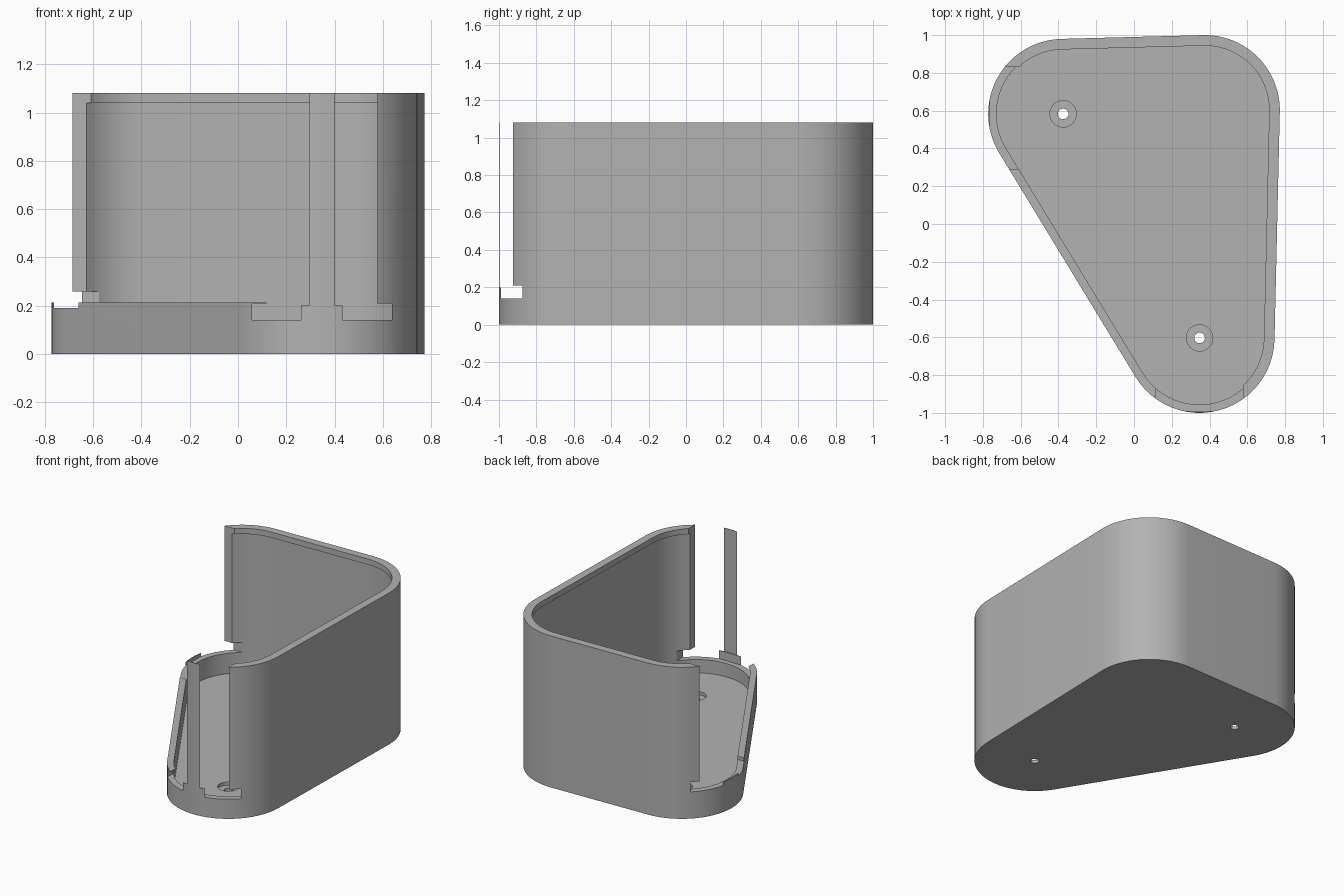
import bpy, bmesh, math
from mathutils import Vector

if "Cube" in bpy.data.objects:
    bpy.data.objects.remove(bpy.data.objects["Cube"])

HEIGHT, RADIUS, FLOOR = 1.08, 0.397, 0.045
CORNERS = [Vector((-0.375, 0.583)), Vector((0.347, -0.603)), Vector((0.375, 0.603))]

grey = bpy.data.materials.new("plain_grey")
grey.use_nodes = True
grey.diffuse_color = (0.45, 0.45, 0.45, 1)
grey.node_tree.nodes["Principled BSDF"].inputs["Base Color"].default_value = (0.45, 0.45, 0.45, 1)


def rounded_triangle(radius, steps=24):
    """Outline of three equal corner arcs joined by tangent lines."""
    points = []
    for i, centre in enumerate(CORNERS):
        before = centre - CORNERS[i - 1]
        after = CORNERS[(i + 1) % 3] - centre
        start = math.atan2(-before.x, before.y)
        sweep = (math.atan2(-after.x, after.y) - start) % math.tau
        for k in range(steps + 1):
            a = start + sweep * k / steps
            points.append((centre.x + radius * math.cos(a), centre.y + radius * math.sin(a)))
    return points


def circle(centre, radius, sides=32):
    return [(centre.x + radius * math.cos(math.tau * k / sides),
             centre.y + radius * math.sin(math.tau * k / sides)) for k in range(sides)]


def rectangle(x0, x1, y0, y1):
    return [(x0, y0), (x1, y0), (x1, y1), (x0, y1)]


def prism(name, outline, z0, z1):
    """Extrude a flat outline from z0 up to z1."""
    bm = bmesh.new()
    face = bm.faces.new([bm.verts.new((x, y, z0)) for x, y in outline])
    top = bmesh.ops.extrude_face_region(bm, geom=[face])["geom"]
    bmesh.ops.translate(bm, vec=(0, 0, z1 - z0),
                        verts=[v for v in top if isinstance(v, bmesh.types.BMVert)])
    bmesh.ops.recalc_face_normals(bm, faces=bm.faces)
    mesh = bpy.data.meshes.new(name)
    bm.to_mesh(mesh)
    bm.free()
    mesh.materials.append(grey)
    obj = bpy.data.objects.new(name, mesh)
    bpy.context.collection.objects.link(obj)
    return obj


def cut(target, outline, z0, z1):
    """Subtract a prism from the target, then discard it."""
    cutter = prism("cutter", outline, z0, z1)
    cutter.hide_render = True
    mod = target.modifiers.new("cut", 'BOOLEAN')
    mod.operation, mod.solver, mod.object = 'DIFFERENCE', 'EXACT', cutter
    bpy.context.view_layer.objects.active = target
    bpy.ops.object.modifier_apply(modifier=mod.name)
    bpy.data.objects.remove(cutter)


# Hollow shell with a slightly narrower lip round the top
case = prism("open_case", rounded_triangle(RADIUS), 0, HEIGHT)
cut(case, rounded_triangle(RADIUS - 0.044), FLOOR, 1.04)
cut(case, rounded_triangle(RADIUS - 0.056), 1.0, 1.2)

# Counterbored screw holes
for corner in CORNERS[:2]:
    cut(case, circle(corner, 0.07), 0.022, 0.1)
    cut(case, circle(corner, 0.028), -0.1, 0.1)

# Wall lowered along the slanted side
cut(case, [(-1, 0.83), (-1, -1.1), (0.12, -1.1), (0.12, -0.7), (-0.5, 0.83)], 0.214, 1.2)

# Front opening and foot slot, leaving a thin strip at the outer skin
cut(case, rectangle(0.117, 0.577, -0.9962, -0.7), 0.2, 1.2)
cut(case, rectangle(0.057, 0.637, -0.99, -0.7), 0.14, 0.21)

# Slot at the side corner
cut(case, rectangle(-0.762, -0.45, 0.29, 0.873), 0.19, 0.26)

bpy.ops.object.select_all(action='DESELECT')
case.select_set(True)
bpy.context.view_layer.objects.active = case
bpy.ops.object.shade_smooth_by_angle(angle=math.radians(30))
